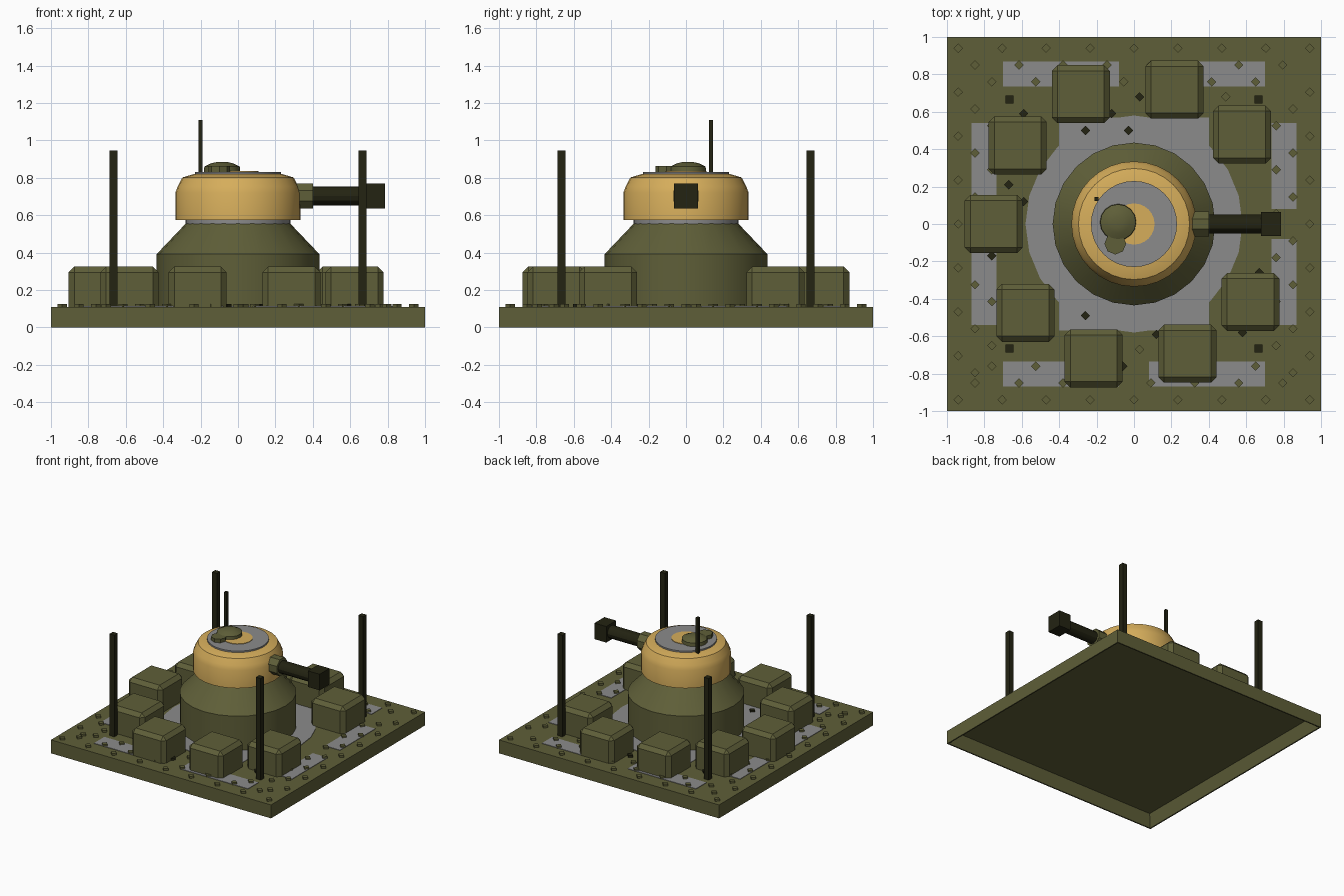
import bpy, bmesh, math
from mathutils import Matrix, Vector

cube = bpy.data.objects.get("Cube")
if cube:
    bpy.data.objects.remove(cube, do_unlink=True)


def material(name, rgb):
    m = bpy.data.materials.new(name)
    m.use_nodes = True
    m.diffuse_color = (*rgb, 1)
    m.node_tree.nodes["Principled BSDF"].inputs["Base Color"].default_value = (*rgb, 1)
    return m


OLIVE = material("olive", (0.114, 0.114, 0.04))
DARK = material("dark_olive", (0.017, 0.017, 0.006))
GREY = material("grey", (0.26, 0.26, 0.26))
TAN = material("tan", (0.67, 0.42, 0.105))


def finish(name, bm, mat, smooth=False):
    bmesh.ops.recalc_face_normals(bm, faces=bm.faces)
    mesh = bpy.data.meshes.new(name)
    bm.to_mesh(mesh)
    bm.free()
    mesh.materials.append(mat)
    ob = bpy.data.objects.new(name, mesh)
    bpy.context.collection.objects.link(ob)
    if smooth:
        bpy.ops.object.select_all(action='DESELECT')
        ob.select_set(True)
        bpy.context.view_layer.objects.active = ob
        bpy.ops.object.shade_smooth_by_angle(angle=math.radians(30))
    return ob


def add_box(bm, lo, hi):
    lo, hi = Vector(lo), Vector(hi)
    size = Matrix.Diagonal((*(hi - lo), 1))
    bmesh.ops.create_cube(bm, size=1, matrix=Matrix.Translation((lo + hi) / 2) @ size)


def box(name, lo, hi, mat):
    bm = bmesh.new()
    add_box(bm, lo, hi)
    return finish(name, bm, mat)


def lathe(name, profile, mat, sides=32, at=(0, 0, 0), along_x=False, turn=0):
    """Closed solid from (radius, height) points, bottom to top."""
    bm = bmesh.new()
    rings = []
    for r, z in profile:
        angles = [2 * math.pi * i / sides + turn for i in range(sides)]
        rings.append([bm.verts.new((r * math.cos(a), r * math.sin(a), z)) for a in angles])
    for low, high in zip(rings, rings[1:]):
        for i in range(sides):
            j = (i + 1) % sides
            bm.faces.new((low[i], low[j], high[j], high[i]))
    bm.faces.new(rings[0])
    bm.faces.new(rings[-1])
    if along_x:
        bm.transform(Matrix.Rotation(math.pi / 2, 4, 'Y'))
    bm.transform(Matrix.Translation(at))
    return finish(name, bm, mat, smooth=sides > 8)


TOP = 0.11

# Base slab, hollowed from below with sloping inner walls
bm = bmesh.new()
add_box(bm, (-1, -1, 0), (1, 1, TOP))
under = min(bm.faces, key=lambda f: f.calc_center_median().z)
bmesh.ops.inset_region(bm, faces=[under], thickness=0.015)
bmesh.ops.inset_region(bm, faces=[under], thickness=0.045)
for v in under.verts:
    v.co.z = TOP - 0.01
finish("base", bm, OLIVE)

# Grey paving: central floor and pairs of strips along each side
lathe("floor_disc", [(0.58, TOP - 0.005), (0.58, TOP + 0.004)], GREY, 24)
box("floor_panel", (-0.4, -0.57, TOP - 0.005), (0.4, 0.57, TOP + 0.003), GREY)
bm = bmesh.new()
for sx in (-1, 1):
    for sy in (-1, 1):
        for a, b in (((0.08, 0.735), (0.7, 0.87)), ((0.735, 0.08), (0.87, 0.54))):
            xs, ys = sorted((sx * a[0], sx * b[0])), sorted((sy * a[1], sy * b[1]))
            add_box(bm, (xs[0], ys[0], TOP - 0.005), (xs[1], ys[1], TOP + 0.004))
finish("floor_strips", bm, GREY)

# Studs: three olive rings with a shifting pitch, plus scattered dark ones
dark_spots = [(-0.26, 0.5), (-0.03, 0.5), (0.03, 0.68), (-0.67, 0.21), (-0.59, 0.12),
              (-0.59, 0.59), (-0.12, 0.59), (-0.76, -0.17), (-0.26, -0.49),
              (0.67, -0.26), (0.58, -0.58), (-0.06, -0.76), (0.12, -0.59)]
olive_spots = [(0.49, 0.68), (0.03, -0.67)]
PITCH = 0.235
for r in (0.94, 0.85, 0.76):
    for k in range(9):
        t = -r + k * PITCH
        if t < r + 0.01:
            olive_spots += [(t, r), (t, -r)]
            if abs(t) < r - 0.01:
                olive_spots += [(r, -t), (-r, -t)]


def studs(name, spots, mat):
    bm = bmesh.new()
    for x, y in spots:
        bmesh.ops.create_cone(bm, cap_ends=True, segments=4, radius1=0.025, radius2=0.025,
                              depth=0.025, matrix=Matrix.Translation((x, y, TOP + 0.004)))
    finish(name, bm, mat)


def is_free(p):
    return all(math.dist(p, d) > 0.04 for d in dark_spots)


studs("olive_studs", [p for p in olive_spots if is_free(p)], OLIVE)
studs("dark_studs", dark_spots, DARK)

# Ring of chamfered blocks, open toward the gun
for n, deg in enumerate((39.6, 73.2, 112.3, 146, 180, 219.3, 253.3, 292.4, 326.2)):
    x, y = 0.75 * math.cos(math.radians(deg)), 0.75 * math.sin(math.radians(deg))
    h = 0.155
    bm = bmesh.new()
    add_box(bm, (x - h, y - h, TOP), (x + h, y + h, 0.325))
    edges = [e for e in bm.edges if max(v.co.z for v in e.verts) > 0.3]
    bmesh.ops.bevel(bm, geom=edges, offset=0.03, segments=1, affect='EDGES')
    finish(f"block_{n + 1}", bm, OLIVE)

# Corner posts
for sx in (-1, 1):
    for sy in (-1, 1):
        x, y, w = sx * 0.665, sy * 0.665, 0.022
        side = ("left" if sx > 0 else "right") + ("_back" if sy > 0 else "_front")
        box(f"post_{side}", (x - w, y - w, TOP), (x + w, y + w, 0.945), DARK)

# Tower and rotating turret
lathe("tower", [(0.435, TOP), (0.435, 0.392), (0.275, 0.56)], OLIVE, 24)
lathe("turret_ring", [(0.28, 0.55), (0.28, 0.58)], GREY)
lathe("turret", [(0.335, 0.575), (0.335, 0.72), (0.322, 0.755), (0.297, 0.802),
                 (0.235, 0.82)], TAN)
lathe("roof_plate", [(0.23, 0.81), (0.23, 0.832)], GREY)
lathe("roof_center", [(0.11, 0.825), (0.11, 0.836)], TAN, 24)

# Hatch, sight and antenna on the roof
lathe("hatch", [(0.098, 0.825), (0.095, 0.86), (0.06, 0.877), (0.03, 0.884)], OLIVE, 16,
      at=(-0.085, 0.01, 0))
lathe("sight", [(0.058, 0.825), (0.058, 0.862)], OLIVE, 8, at=(-0.1, -0.105, 0))
box("antenna", (-0.212, 0.123, 0.78), (-0.19, 0.145, 1.108), DARK)

# Gun along +x
GUN = (0, 0, 0.703)
lathe("gun_mount", [(0.073, 0.27), (0.073, 0.4)], OLIVE, 8, GUN, True, math.pi / 8)
lathe("gun_barrel", [(0.05, 0.38), (0.05, 0.7)], DARK, 12, GUN, True)
box("muzzle", (0.68, -0.064, 0.637), (0.787, 0.064, 0.769), DARK)
